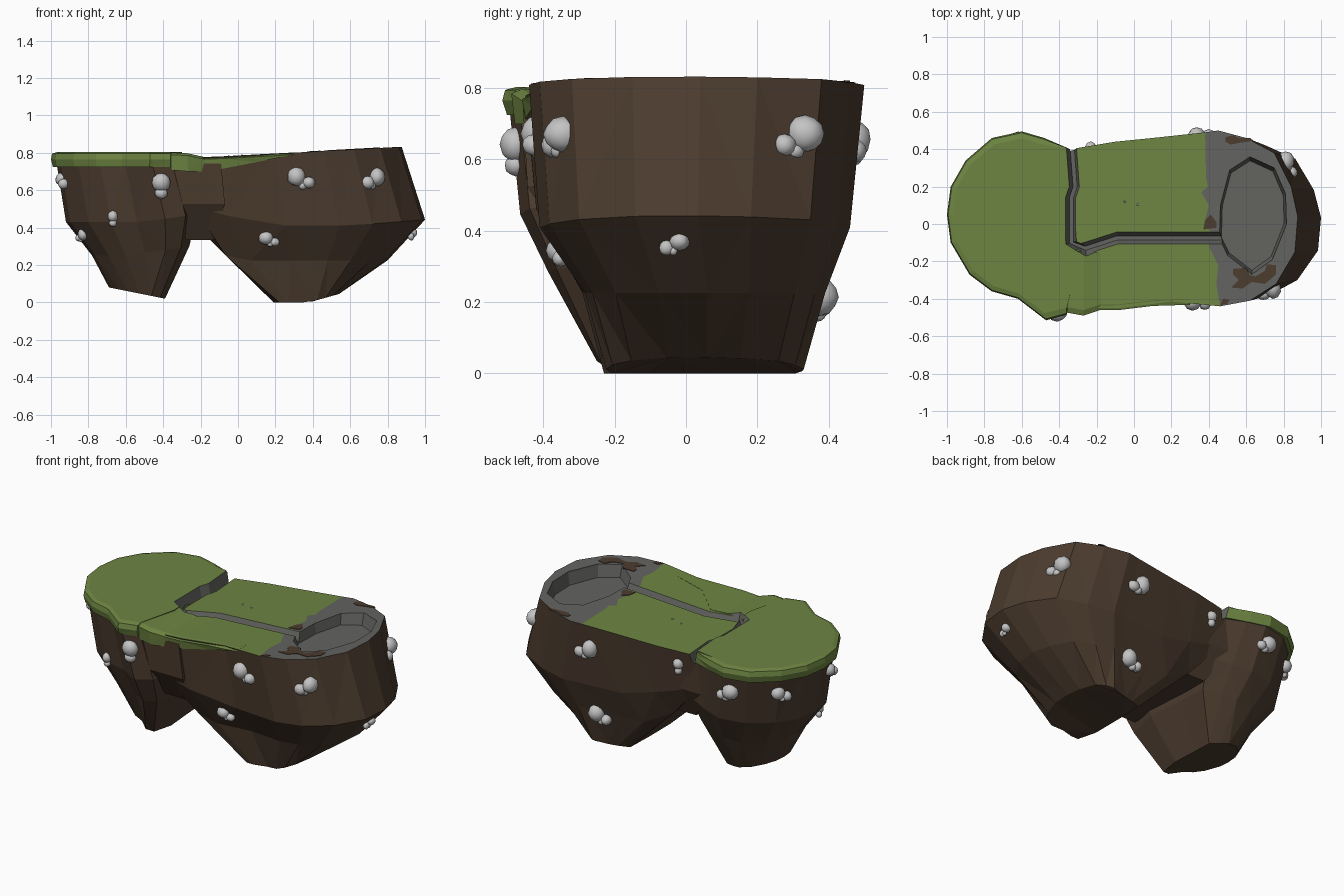
import bpy, bmesh, math, random
from mathutils import Vector
from mathutils.bvhtree import BVHTree

if "Cube" in bpy.data.objects:
    bpy.data.objects.remove(bpy.data.objects["Cube"])

random.seed(4)
SOIL, GRASS, STONE, ROCK = range(4)
MATS = []
for name, col in (("soil brown", (.072, .045, .028)), ("grass green", (.155, .235, .055)),
                  ("wet stone grey", (.125, .125, .118)), ("rock light grey", (.55, .55, .55))):
    m = bpy.data.materials.new(name)
    m.diffuse_color = (*col, 1)
    m.use_nodes = True
    m.node_tree.nodes["Principled BSDF"].inputs["Base Color"].default_value = m.diffuse_color
    MATS.append(m)


def finish(bm, name):
    me = bpy.data.meshes.new(name)
    bmesh.ops.recalc_face_normals(bm, faces=bm.faces[:])
    bm.to_mesh(me)
    bm.free()
    for m in MATS:
        me.materials.append(m)
    ob = bpy.data.objects.new(name, me)
    bpy.context.collection.objects.link(ob)
    return ob


def loft(rings, mat):
    """Closed body through rings of points; returns bmesh, first cap face and its verts."""
    bm = bmesh.new()
    vs = [[bm.verts.new(p) for p in r] for r in rings]
    n = len(vs[0])
    for a, b in zip(vs, vs[1:]):
        for i in range(n):
            bm.faces.new((a[i], a[(i + 1) % n], b[(i + 1) % n], b[i]))
    bm.faces.new(vs[-1])
    bmesh.ops.triangulate(bm, faces=bm.faces[:])
    top = bm.faces.new(vs[0])
    for f in bm.faces:
        f.material_index = mat
    return bm, top, vs[0]


def body(rings, name, mat):
    return finish(loft(rings, mat)[0], name)


def fit(outline, x0, x1, y0, y1, zf):
    """Stretch an outline into a box, with height given by a rule."""
    xs, ys = [p[0] for p in outline], [p[1] for p in outline]
    out = []
    for x, y in outline:
        u = x0 + (x1 - x0) * (x - min(xs)) / (max(xs) - min(xs))
        v = y0 + (y1 - y0) * (y - min(ys)) / (max(ys) - min(ys))
        out.append((u, v, zf(u)))
    return out


def volume(me):
    bm = bmesh.new()
    bm.from_mesh(me)
    v = abs(bm.calc_volume()) if bm.faces else 0
    bm.free()
    return v


def boolean(ob, other, op):
    """Apply a boolean with the first solver that gives a sound body."""
    before = volume(ob.data)
    for solver in ("EXACT", "MANIFOLD", "FLOAT"):
        md = ob.modifiers.new("cut", "BOOLEAN")
        md.operation, md.solver, md.object = op, solver, other
        bpy.context.view_layer.update()
        dg = bpy.context.evaluated_depsgraph_get()
        me = bpy.data.meshes.new_from_object(ob.evaluated_get(dg))
        ob.modifiers.remove(md)
        lo, hi = (.99, 2) if op == "UNION" else (.5, 1.001)
        if lo * before < volume(me) < hi * before:
            ob.data = me
            return True
    return False


def plane(x):
    return .784 + .055 * x


# main island lump with a grass and a stone zone on its sloping top
main = [(-.36, .1), (-.36, -.25), (-.25, -.45), (-.08, -.45), (.2, -.415), (.46, -.44), (.62, -.41), (.76, -.32),
        (.86, -.15), (.875, .04), (.84, .2), (.75, .38), (.6, .46), (.45, .5), (.38, .49), (.1, .46), (-.1, .44),
        (-.34, .4)]
bm, top, tv = loft([
    fit(main, -.36, .875, -.45, .5, plane),
    fit(main, -.36, 1.0, -.42, .46, lambda x: .41 + max(0, .12 - x) * .3 + max(0, x - .6) * .08),
    fit(main, -.15, .8, -.29, .39, lambda x: .225 + max(0, -x - .04)),
    fit(main, .19, .54, -.23, .33, lambda x: max(0, x - .38) * .28)], SOIL)
zone = [(.385, .25), (.395, .2), (.36, .17), (.4, .1), (.375, .0), (.42, -.05), (.4, -.12), (.45, -.22), (.44, -.32)]
bmesh.utils.face_split(top, tv[14], tv[5], coords=[(x, y, plane(x)) for x, y in zone])
for f in bm.faces:
    if len(f.verts) > 4:
        f.material_index = STONE if sum(v.co.x for v in f.verts) / len(f.verts) > .4 else GRASS
soil = finish(bm, "island_soil")

# round lobe on the left and the bridge joining both lumps
lobe = [(-1, .05), (-.98, -.1), (-.88, -.27), (-.76, -.36), (-.62, -.4), (-.47, -.515), (-.36, -.485), (-.3, -.2),
        (-.325, .15), (-.34, .4), (-.48, .46), (-.6, .495), (-.76, .46), (-.9, .34), (-.98, .2)]
lobe_ob = body([
    fit(lobe, -.97, -.295, -.495, .475, lambda x: .745),
    fit(lobe, -.92, -.22, -.465, .42, lambda x: .43 + max(0, x + .5) * .15),
    fit(lobe, -.78, -.26, -.385, .33, lambda x: .25 + max(0, x + .6) * .15),
    fit(lobe, -.69, -.39, -.25, .22, lambda x: .08 - (x + .69) * .2)], "lobe_soil", SOIL)


def box_ring(x0, x1, y0, y1, z):
    return [(x0, y0, z), (x1, y0, z), (x1, y1, z), (x0, y1, z)]


bridge = body([box_ring(-.41, -.09, -.457, .39, .742), box_ring(-.4, -.07, -.445, .385, .525),
               box_ring(-.275, -.13, -.32, .29, .333)], "bridge_soil", SOIL)
bm = bmesh.new()
for ob in (soil, lobe_ob, bridge):
    bm.from_mesh(ob.data)
tree = BVHTree.FromBMesh(bm)
bm.free()
bodies = [soil]
for ob in (lobe_ob, bridge):
    if boolean(soil, ob, "UNION"):
        bpy.data.objects.remove(ob)
    else:
        bodies.append(ob)


# grass cap with a bevelled, overhanging lip; the stream side stays upright
def scaled(k, z):
    return [(-.6 + (x + .6) * k if x < -.4 else x, y * k if x < -.35 else y, z) for x, y in lobe]


cap = body([scaled(.925, .803), scaled(.985, .795), scaled(1, .765), scaled(.975, .725)], "grass_cap", GRASS)

# grass lip along the front: x, front y, back y, top, bottom
stations = [(-.38, -.47, -.13, .802, .71), (-.27, -.49, -.15, .797, .70), (-.18, -.46, -.15, .777, .70),
            (-.08, -.46, -.13, .781, .715), (.1, -.438, -.3, .791, .75), (.3, -.432, -.35, .8015, .79)]
lip = body([((x, yf, zt - .012), (x, yf + .03, zt), (x, yb, zt), (x, yb, zb), (x, yf + .01, zb))
            for x, yf, yb, zt, zb in stations], "grass_front_lip", GRASS)

# cutter for the stream: V-shaped trench along a path
path = [Vector(p) for p in ((-.34, .5), (-.33, .4), (-.315, .2), (-.335, .14), (-.335, -.1), (-.26, -.13),
                            (-.09, -.075), (.52, -.075))]
sections = []
for i, p in enumerate(path):
    d = (path[min(i + 1, len(path) - 1)] - path[max(i - 1, 0)]).normalized()
    nrm = Vector((-d.y, d.x))
    w = .032 if p.x < -.3 else .05
    sections.append([(*(p + nrm * s), plane(p.x) - .05 + h)
                     for s, h in ((-.011, 0), (.011, 0), (w, .092), (-w, .092))])
stream = body(sections, "stream_cutter", STONE)

# cutter for the pool basin
pool = [(.62, .36), (.51, .29), (.46, .1), (.455, -.08), (.5, -.17), (.63, -.27), (.74, -.19), (.815, .0), (.81, .16),
        (.75, .3)]
basin = body([[(x, y, .92) for x, y in pool], [(x, y, .82) for x, y in pool],
              [(.635 + (x - .635) * .93, .045 + (y - .045) * .93, .748) for x, y in pool]], "pool_cutter", STONE)

boolean(soil, basin, "DIFFERENCE")
for ob in bodies + [cap, lip]:
    boolean(ob, stream, "DIFFERENCE")
for ob in (stream, basin):
    bpy.data.objects.remove(ob)

# bare soil patches on the stone zone
patches = [[(.49, .44), (.52, .425), (.57, .435), (.64, .445), (.62, .46), (.56, .46), (.53, .475), (.49, .465)],
           [(.52, -.34), (.58, -.345), (.63, -.31), (.7, -.32), (.76, -.27), (.76, -.22), (.71, -.215), (.7, -.25),
            (.65, -.28), (.62, -.275), (.6, -.235), (.53, -.24), (.53, -.27), (.56, -.3)],
           [(.37, -.03), (.44, -.02), (.44, .01), (.41, .05), (.38, .02)],
           [(.46, -.435), (.5, -.425), (.51, -.405), (.475, -.4)]]
for k, pts in enumerate(patches):
    body([[(x, y, plane(x) + h) for x, y in pts] for h in (.003, -.003)], f"soil_patch_{k + 1}", SOIL)


# rock clusters snapped to the soil walls: x, y, z, radius, side of the smaller rock
def rock(bm, c, r):
    size = [r * random.uniform(.85, 1.1) for _ in range(3)]
    for v in bmesh.ops.create_icosphere(bm, subdivisions=2, radius=1)["verts"]:
        v.co = Vector(a * b for a, b in zip(v.co, size)) * random.uniform(.95, 1.04) + c


clusters = [(.31, -.45, .67, .055, 1), (.74, -.34, .67, .05, -1), (-.4, -.52, .64, .048, 0),
            (-.69, -.42, .45, .03, 0), (.15, -.4, .32, .038, 1), (.95, -.02, .35, .03, -1)]
clusters += [(-.99, -.08, .65, .04, 1), (-.86, -.15, .34, .032, -1), (-.9, .36, .62, .045, 1),
             (-.63, .5, .62, .048, -1), (-.24, .46, .68, .036, 0), (.33, .52, .65, .055, -1),
             (.84, .35, .68, .055, -1), (.35, .42, .2, .052, 1)]
bm = bmesh.new()
for x, y, z, r, s in clusters:
    c, n, _, _ = tree.find_nearest(Vector((x, y, z)))
    t = Vector((-n.y, n.x, 0)).normalized()
    rock(bm, c, r)
    rock(bm, c + t * s * r * 1.2 - Vector((0, 0, r * (.6 if s else 1.2))), r * .68)
    if s:
        rock(bm, c + t * s * r * .6 - Vector((0, 0, r * .9)), r * .42)

# tiny pebbles on the grass
for x, y in ((-.05, .12), (.02, .105), (-.19, -.18)):
    rock(bm, Vector((x, y, plane(x))), .006)
for f in bm.faces:
    f.material_index = ROCK
    f.smooth = True
finish(bm, "wall_rocks")
